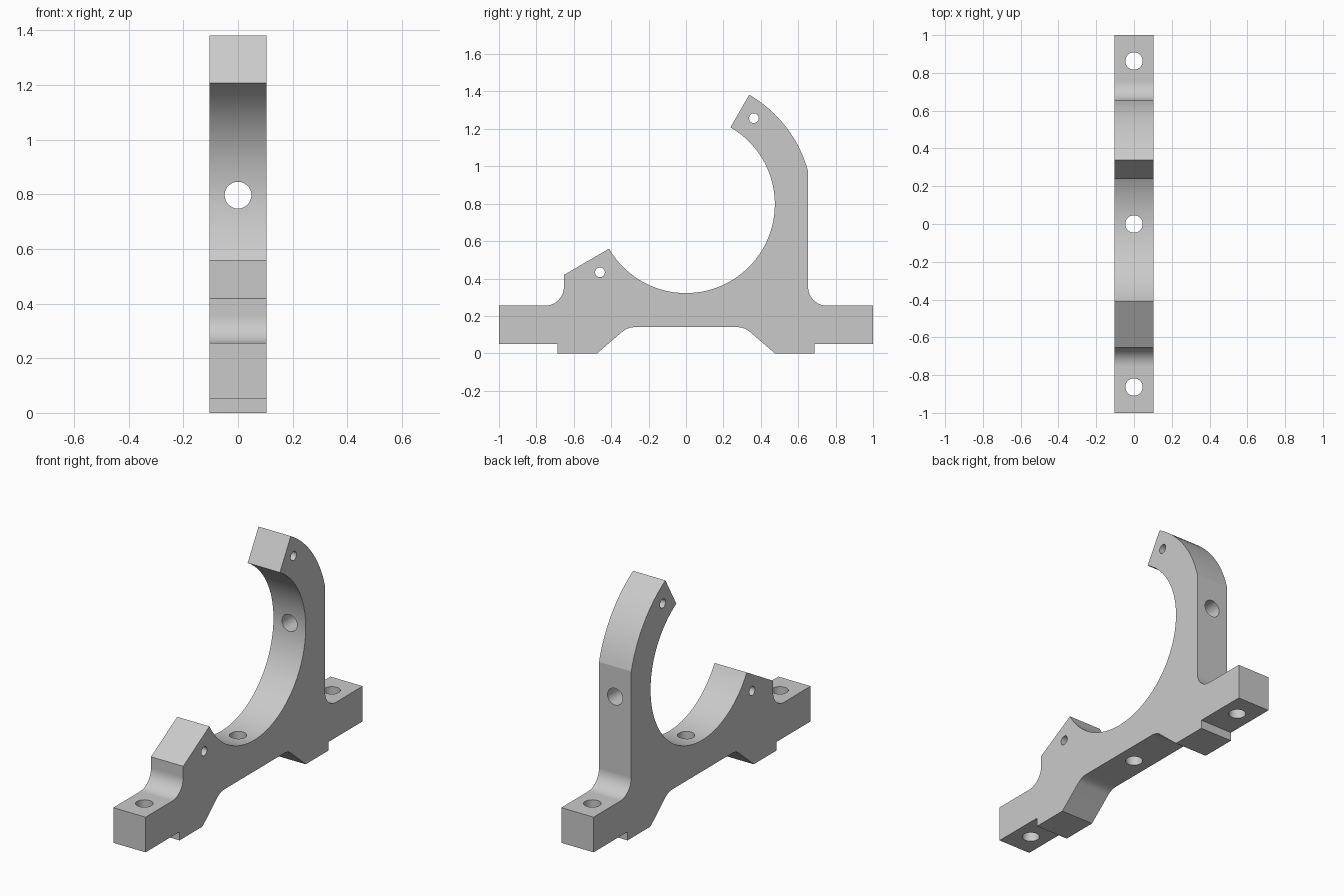
import bpy, bmesh
from math import sin, cos, radians, pi
from mathutils import Matrix, Vector

cube = bpy.data.objects.get("Cube")
if cube:
    bpy.data.objects.remove(cube, do_unlink=True)

HALF_WIDTH = 0.104
BORE_Z, BORE_R, OUTER_R = 0.797, 0.475, 0.676
WALL = 0.653          # distance of the upright walls from the centre
FLANGE_TOP = 0.255
FILLET = 0.1

grey = bpy.data.materials.new("Machined grey")
grey.use_nodes = True
colour = (0.59, 0.59, 0.59, 1)
grey.diffuse_color = colour
grey.node_tree.nodes["Principled BSDF"].inputs["Base Color"].default_value = colour


def arc(cy, cz, r, start, end, steps):
    """Points along an arc in the side plane, angles in degrees."""
    angles = [radians(start + (end - start) * i / steps) for i in range(steps + 1)]
    return [(cy + r * cos(a), cz + r * sin(a)) for a in angles]


def make_object(name, bm):
    bmesh.ops.recalc_face_normals(bm, faces=bm.faces[:])
    mesh = bpy.data.meshes.new(name)
    bm.to_mesh(mesh)
    bm.free()
    mesh.materials.append(grey)
    obj = bpy.data.objects.new(name, mesh)
    bpy.context.collection.objects.link(obj)
    return obj


# Underside: stepped feet and a relieved centre with rounded corners
slope = radians(40)
relief_z, relief_r = 0.14, 0.1
round_y = 0.275
half_base = arc(round_y, relief_z - relief_r, relief_r, 90, 50, 6)
half_base += [(0.475, 0), (0.687, 0), (0.687, 0.05), (1, 0.05), (1, FLANGE_TOP)]
base = [(-y, z) for y, z in reversed(half_base)] + half_base

# Back upright, hooked arm, bore and front clamp face
fillet_y, fillet_z = WALL + FILLET, FLANGE_TOP + FILLET
wall_angle = 15.0
profile = base
profile += arc(fillet_y, fillet_z, FILLET, 270, 180, 14)
profile += arc(0, BORE_Z, OUTER_R, wall_angle, 60, 16)
profile += arc(0, BORE_Z, BORE_R, 60, -150, 72)
profile += [(-WALL, 0.419)]
profile += arc(-fillet_y, fillet_z, FILLET, 0, -90, 14)

bm = bmesh.new()
face = bm.faces.new([bm.verts.new((-HALF_WIDTH, y, z)) for y, z in profile])
extruded = bmesh.ops.extrude_face_region(bm, geom=[face])
bmesh.ops.translate(bm, vec=(2 * HALF_WIDTH, 0, 0),
                    verts=[v for v in extruded["geom"] if isinstance(v, bmesh.types.BMVert)])
bracket = make_object("clamp_bracket", bm)

# Drilled holes: position, direction, radius, length
holes = [((0, y, 0.2), "Z", 0.046, 0.7) for y in (-0.863, 0, 0.863)]
holes += [((0, 0.56, BORE_Z), "Y", 0.049, 0.5)]
holes += [((0, y, z), "X", 0.026, 0.5) for y, z in ((0.363, 1.257), (-0.46, 0.433))]
turn = {"X": Matrix.Rotation(pi / 2, 4, "Y"),
        "Y": Matrix.Rotation(pi / 2, 4, "X"),
        "Z": Matrix.Identity(4)}
bm = bmesh.new()
for place, axis, radius, length in holes:
    bmesh.ops.create_cone(bm, cap_ends=True, segments=48, radius1=radius, radius2=radius,
                          depth=length, matrix=Matrix.Translation(Vector(place)) @ turn[axis])
drills = make_object("hole_cutters", bm)
drills.hide_render = True

cut = bracket.modifiers.new("Drill holes", "BOOLEAN")
cut.operation = "DIFFERENCE"
cut.solver = "EXACT"
cut.object = drills
bpy.ops.object.select_all(action="DESELECT")
bracket.select_set(True)
bpy.context.view_layer.objects.active = bracket
bpy.ops.object.modifier_apply(modifier=cut.name)
bpy.data.objects.remove(drills, do_unlink=True)

# Smooth curved walls, crisp edges
bpy.ops.object.shade_smooth_by_angle(angle=radians(12))
weighted = bracket.modifiers.new("Weighted normals", "WEIGHTED_NORMAL")
weighted.keep_sharp = True
